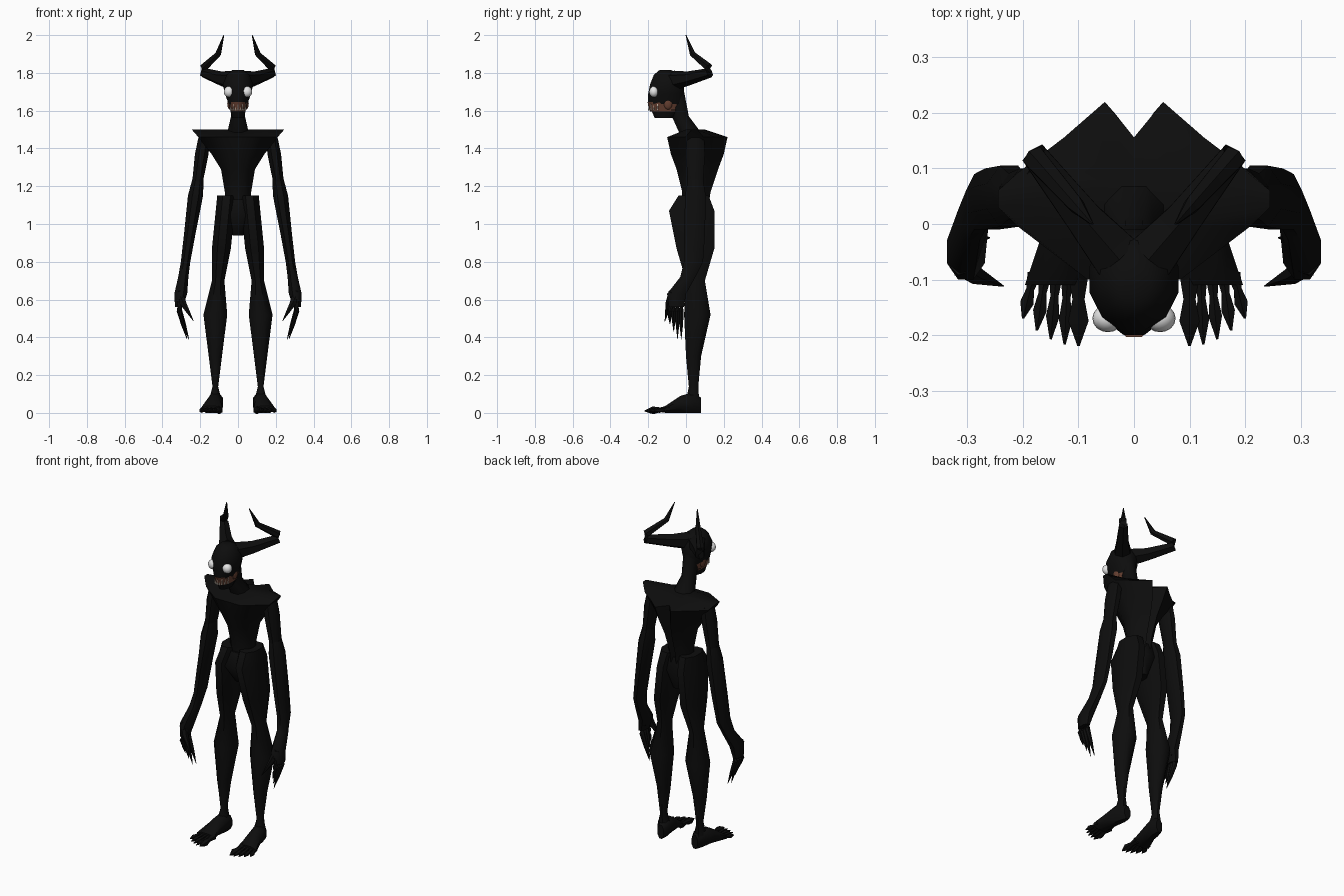
import bpy, bmesh, math
from mathutils import Vector

if "Cube" in bpy.data.objects:
    bpy.data.objects.remove(bpy.data.objects["Cube"])


def material(name, red, green, blue):
    mat = bpy.data.materials.new(name)
    mat.use_nodes = True
    colour = (red, green, blue, 1)
    mat.diffuse_color = colour
    mat.node_tree.nodes["Principled BSDF"].inputs["Base Color"].default_value = colour
    return mat


skin = material("black skin", .004, .004, .004)
eye_white = material("pale eye", .8, .8, .8)
flesh = material("raw flesh", .13, .05, .03)
ivory = material("ivory tooth", .7, .6, .5)


def finish(name, bm, mat, mirrored):
    """Turn a bmesh into a shaded object, mirrored across x if wanted."""
    bmesh.ops.recalc_face_normals(bm, faces=bm.faces[:])
    mesh = bpy.data.meshes.new(name)
    bm.to_mesh(mesh)
    bm.free()
    mesh.materials.append(mat)
    obj = bpy.data.objects.new(name, mesh)
    bpy.context.collection.objects.link(obj)
    if mirrored:
        obj.modifiers.new("Mirror", 'MIRROR')
    bpy.ops.object.select_all(action='DESELECT')
    obj.select_set(True)
    bpy.context.view_layer.objects.active = obj
    bpy.ops.object.shade_smooth_by_angle(angle=math.radians(50))


def loft(name, rings, mat=skin, mirrored=False):
    """Skin a list of equal-length point rings and cap both ends."""
    bm = bmesh.new()
    loops = [[bm.verts.new(point) for point in ring] for ring in rings]
    for lower, upper in zip(loops, loops[1:]):
        for i in range(len(lower)):
            j = (i + 1) % len(lower)
            bm.faces.new((lower[i], lower[j], upper[j], upper[i]))
    bm.faces.new(loops[0])
    bm.faces.new(loops[-1])
    finish(name, bm, mat, mirrored)


def ellipse(centre, u, v, sides):
    """Polygon ring whose flat sides touch the given half sizes."""
    reach = 1 / math.cos(math.pi / sides)
    turns = [math.tau * (i + .5) / sides for i in range(sides)]
    return [Vector(centre) + reach * (u * math.cos(t) + v * math.sin(t)) for t in turns]


def middle(z):
    return 0


def upright(name, sections, x_at=middle, sides=8, **options):
    """Loft of level ellipses given as height, y, half width, half depth."""
    loft(name, [ellipse((x_at(z), y, z), Vector((wide, 0, 0)), Vector((0, deep, 0)), sides)
                for z, y, wide, deep in sections], **options)


def tube(name, points, radii, sides=6, **options):
    """Tapering tube whose rings follow the path."""
    path = [Vector(point) for point in points]
    rings = []
    for i, point in enumerate(path):
        along = path[min(i + 1, len(path) - 1)] - path[max(i - 1, 0)]
        turn = along.to_track_quat('Z', 'Y')
        across, up = turn @ Vector((radii[i], 0, 0)), turn @ Vector((0, radii[i], 0))
        rings.append(ellipse(point, across, up, sides))
    loft(name, rings, **options)


def ball(name, centre, size, mat):
    """Mirrored pair of stretched spheres."""
    bm = bmesh.new()
    bmesh.ops.create_uvsphere(bm, u_segments=16, v_segments=10, radius=1)
    for vert in bm.verts:
        vert.co = Vector(centre) + vert.co * Vector(size)
    finish(name, bm, mat, mirrored=True)


# Torso: one outline from breastbone to spine, with shoulder blade ridges,
# fitted to each level's width, front and back
outline = [(0, 0), (.4, 0), (1, .3), (1, .6), (.6, .8), (.25, 1), (0, .8)]


def torso_ring(z, wide, front, back):
    half = [Vector((x * wide, front + depth * (back - front), z)) for x, depth in outline]
    other_half = [Vector((-p.x, p.y, p.z)) for p in half[-2:0:-1]]
    return half + other_half


loft("torso", [torso_ring(*level) for level in (
    (1.5, .245, 0, .1), (1.46, .21, -.1, .22), (1.37, .14, -.08, .2),
    (1.29, .09, -.05, .17), (1.17, .07, -.02, .13), (1.1, .07, -.02, .12))])


# Pelvis and legs, which spread outward down to the knee
def leg_x(z):
    return .12 - .1 * max(0, z - .55)


upright("pelvis", [(1.13, .04, .09, .07), (1.05, .03, .09, .1), (.94, .05, .03, .05)])
upright("leg", [(1.15, .04, .05, .08), (1.07, .03, .05, .12), (.87, .05, .05, .1),
                (.7, .05, .033, .05), (.52, .06, .063, .07), (.3, .04, .035, .04),
                (.14, .04, .015, .025), (.06, .035, .035, .035)],
        x_at=leg_x, mirrored=True)

# Feet rest on the ground and turn out a little; each toe tapers from a knuckle
loft("foot", [ellipse((.125 - .15 * y, y, tall), Vector((wide, 0, 0)), Vector((0, 0, tall)), 8)
              for y, wide, tall in ((.08, .02, .04), (.04, .04, .055),
                                    (-.03, .04, .045), (-.11, .055, .018))],
     mirrored=True)
for i in range(5):
    spread = i / 4
    thick = .018 if i == 0 else .012
    root = Vector((.1 + .08 * spread, -.09, .02))
    tip = Vector((.1 + .1 * spread, .05 * spread ** 2 - .22, .01))
    tube("toe", [root, root.lerp(tip, .35), root.lerp(tip, .65), tip],
         [thick, thick * .6, thick, .002], mirrored=True)


# Arms lean outward; the upper arm sinks into a wider forearm
def arm_x(z):
    return .3 - .15 * (z - .65)


upright("upper_arm", [(1.47, .05, .03, .045), (1.37, .05, .036, .05), (1.2, .05, .027, .04)],
        x_at=arm_x, mirrored=True)
upright("forearm", [(1.235, .05, .03, .04), (1.15, .05, .04, .055), (.94, .045, .03, .055),
                    (.8, .04, .025, .05), (.72, .01, .027, .04), (.63, -.05, .034, .05),
                    (.56, -.05, .02, .04)],
        x_at=arm_x, mirrored=True)

# Clawed fingers curl inward, the rear ones hanging lowest
for i in range(4):
    y = .02 * i - .085
    tip = Vector((.29 - .01 * i, y, .47 - .04 * min(i, 2)))
    tube("finger", [(.3, y, .6), (.31, y, .54), tip.lerp((.31, y, .54), .5), tip],
         [.015, .013, .009, .001], mirrored=True)
tube("thumb", [(.31, -.07, .64), (.29, -.09, .58), (.235, -.112, .485)],
     [.02, .016, .001], mirrored=True)

# Neck, skull and jaw
upright("neck", [(1.7, -.05, .04, .04), (1.57, -.03, .037, .045), (1.47, .03, .06, .06)])
upright("skull", [(1.815, -.11, .03, .03), (1.79, -.1, .06, .07), (1.74, -.1, .08, .09),
                  (1.69, -.105, .07, .095), (1.63, -.105, .047, .095)], sides=12)
upright("jaw", [(1.605, -.1, .042, .085), (1.56, -.115, .03, .05)], sides=12)

# Face: eyes, exposed gums, cheeks and a row of pointed teeth
ball("eye", (.047, -.17, 1.7), (.028, .025, .029), eye_white)
ball("cheek_muscle", (.043, -.095, 1.64), (.014, .024, .034), flesh)
upright("gums", [(1.645, -.105, .051, .099), (1.595, -.105, .04, .085)], sides=12, mat=flesh)
for i in range(-4, 5):
    angle = math.radians(15 * i)
    x, y = .046 * math.sin(angle), -.105 - .092 * math.cos(angle)
    for name, root, length in (("upper_tooth", 1.635, -.02), ("lower_tooth", 1.6, .02)):
        tube(name, [(x, y, root), (x, y, root + length)], [.004, .001], mat=ivory)

# Horns sweep out and back, then bend sharply upward
tube("horn", [(.03, -.06, 1.76), (.09, .01, 1.77), (.18, .125, 1.8),
              (.18, .12, 1.83), (.105, .035, 1.9), (.075, 0, 2)],
     [.045, .033, .023, .02, .014, .002], mirrored=True)
